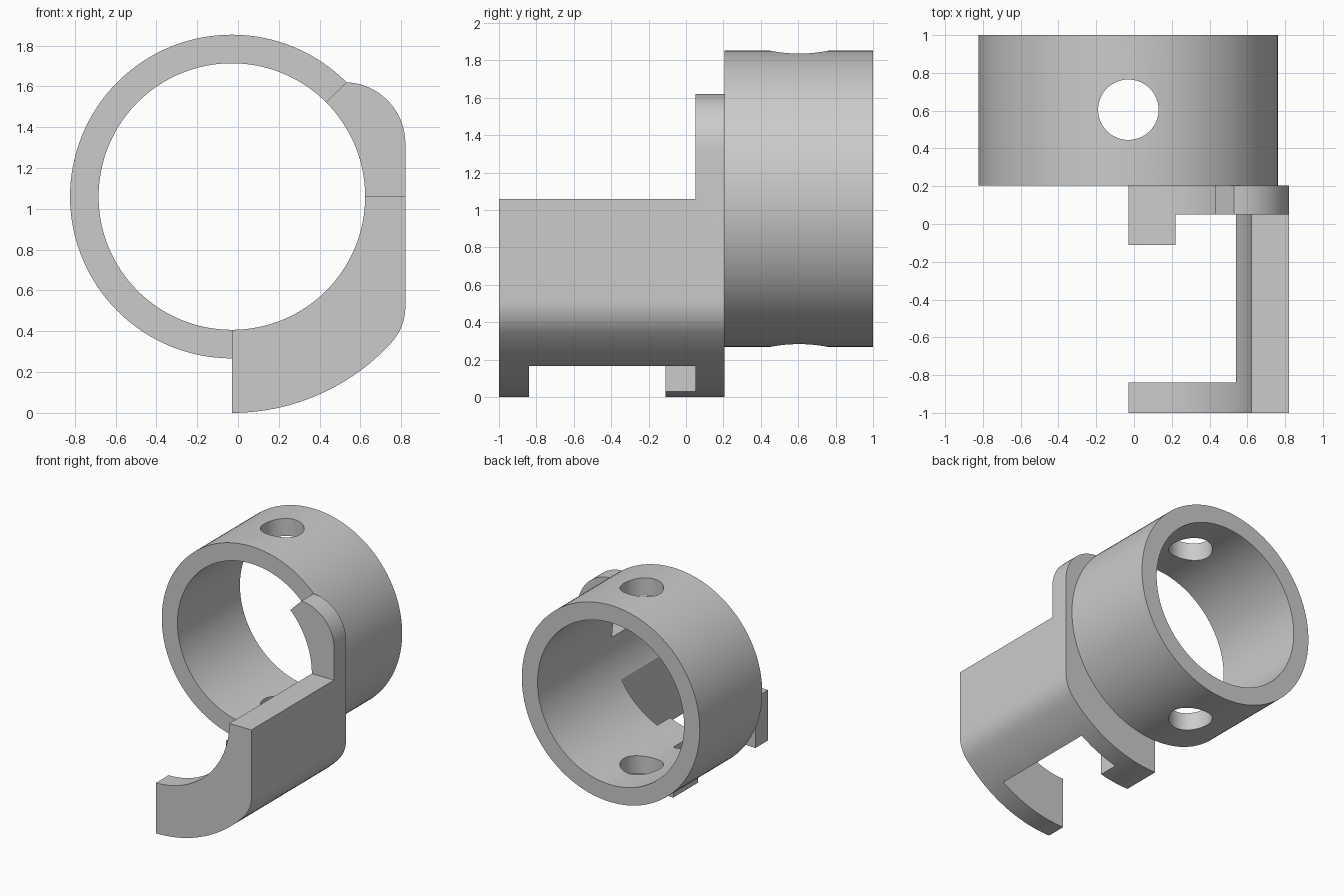
import bpy, bmesh, math

if "Cube" in bpy.data.objects:
    bpy.data.objects.remove(bpy.data.objects["Cube"])

CX, CZ = -0.03, 1.06           # ring axis
R_OUT, R_IN = 0.793, 0.653
SPLIT = 0.205                  # where the bracket meets the ring

grey = bpy.data.materials.new("grey")
grey.diffuse_color = (0.6, 0.6, 0.6, 1)
grey.use_nodes = True
grey.node_tree.nodes["Principled BSDF"].inputs["Base Color"].default_value = grey.diffuse_color


def arc(cx, cy, r, a0, a1, n):
    """Points on an arc, angles in degrees."""
    angles = [math.radians(a0 + (a1 - a0) * i / n) for i in range(n + 1)]
    return [(cx + r * math.cos(a), cy + r * math.sin(a)) for a in angles]


def prism(name, points, lo, hi, axis="y"):
    """Extrude an outline: (x, z) along y, or (x, y) along z."""
    bm = bmesh.new()
    place = (lambda p, h: (p[0], h, p[1])) if axis == "y" else (lambda p, h: (p[0], p[1], h))
    face = bm.faces.new([bm.verts.new(place(p, lo)) for p in points])
    out = bmesh.ops.extrude_face_region(bm, geom=[face])
    top = [v for v in out["geom"] if isinstance(v, bmesh.types.BMVert)]
    shift = (0, hi - lo, 0) if axis == "y" else (0, 0, hi - lo)
    bmesh.ops.translate(bm, verts=top, vec=shift)
    bmesh.ops.recalc_face_normals(bm, faces=bm.faces)
    mesh = bpy.data.meshes.new(name)
    bm.to_mesh(mesh)
    bm.free()
    obj = bpy.data.objects.new(name, mesh)
    bpy.context.collection.objects.link(obj)
    mesh.materials.append(grey)
    return obj


def cut(obj, cutter):
    """Subtract the cutter, then discard it."""
    mod = obj.modifiers.new("cut", "BOOLEAN")
    mod.operation, mod.solver, mod.object = "DIFFERENCE", "EXACT", cutter
    bpy.context.view_layer.objects.active = obj
    bpy.ops.object.modifier_apply(modifier=mod.name)
    bpy.data.objects.remove(cutter)


def smooth(obj):
    bpy.ops.object.select_all(action="DESELECT")
    obj.select_set(True)
    bpy.context.view_layer.objects.active = obj
    bpy.ops.object.shade_smooth_by_angle(angle=math.radians(25))


# Ring with a round hole through top and bottom
ring = prism("ring", arc(CX, CZ, R_OUT, 0, 360, 128)[:-1], SPLIT, 1.0)
cut(ring, prism("bore", arc(CX, CZ, R_IN, 0, 360, 128)[:-1], 0, 1.2))
cut(ring, prism("cross_hole", arc(CX, 0.605, 0.16, 0, 360, 64)[:-1], -0.2, 2.2, "z"))
smooth(ring)

# Bracket: curved foot, rounded corner, straight side, rounded shoulder, bore
outline = (arc(CX, CZ, 1.06, -90, -42.5, 24)
           + arc(0.56, 0.52, 0.26, -42.5, 0, 12)[1:]
           + arc(0.52, 1.32, 0.30, 0, 88, 20)
           + arc(CX, CZ, R_IN, 45, -90, 48))
bracket = prism("bracket", outline, -1.0, SPLIT)

# Remove the upper front, leaving a thin flange against the ring
cut(bracket, prism("upper_cutter", [(-1, CZ), (1, CZ), (1, 2), (-1, 2)], -1.2, 0.05))

# Open the middle, leaving the side wall, front hook and short rear hook
cut(bracket, prism("middle_cutter", [(-0.5, -0.84), (0.54, -0.84), (0.54, 0.05),
                                     (0.22, 0.05), (0.22, -0.11), (-0.5, -0.11)], -0.2, 1.2, "z"))
smooth(bracket)
